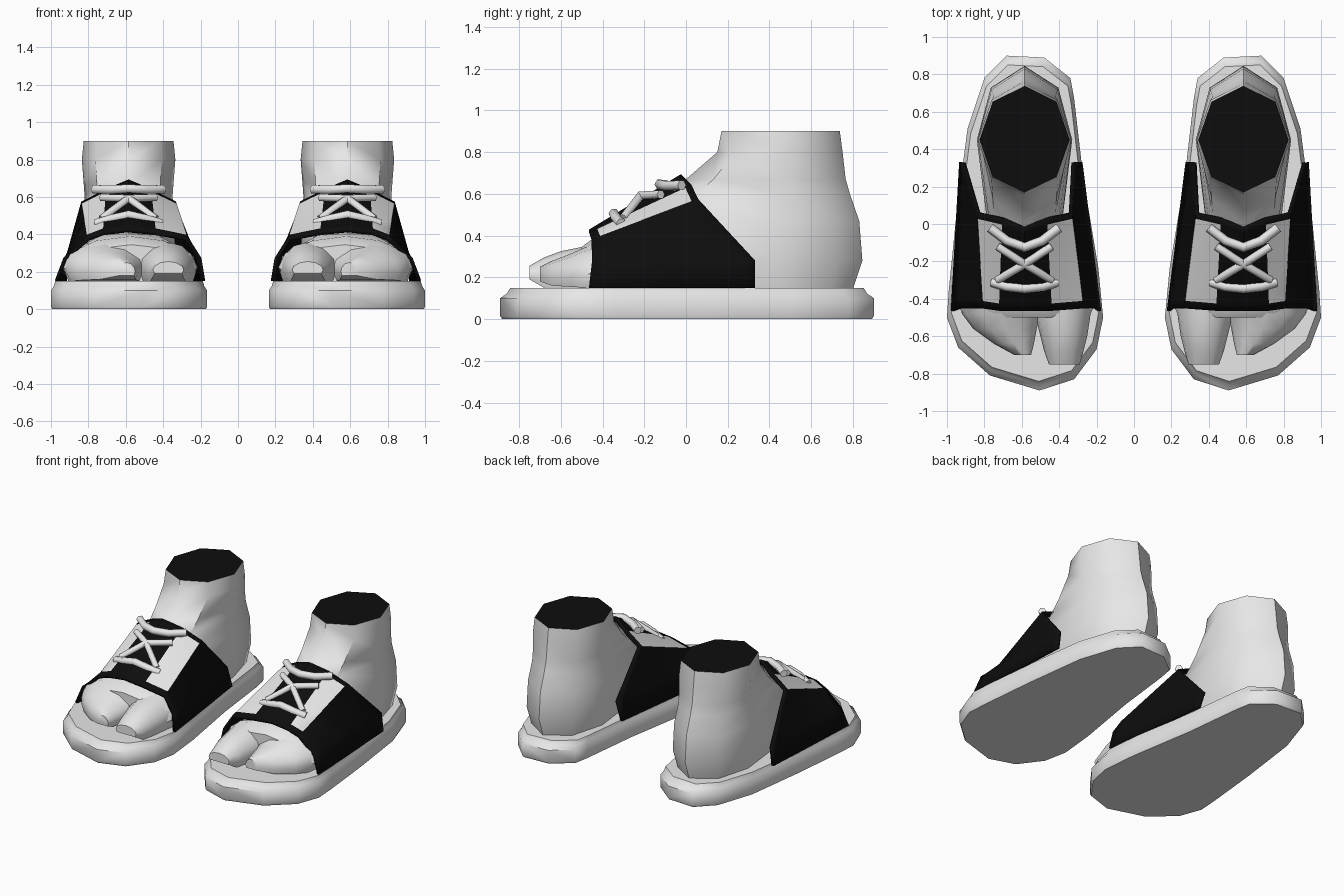
import bpy, bmesh, math

if "Cube" in bpy.data.objects:
    bpy.data.objects.remove(bpy.data.objects["Cube"])


def material(name, value):
    m = bpy.data.materials.new(name)
    m.diffuse_color = (value, value, value, 1)
    m.use_nodes = True
    m.node_tree.nodes["Principled BSDF"].inputs["Base Color"].default_value = m.diffuse_color
    return m


WHITE = material("off_white", 0.8)
BLACK = material("black", 0.004)
CX = 0.585  # centre line of one foot


def finish(ob, angle=50):
    bpy.ops.object.select_all(action='DESELECT')
    ob.select_set(True)
    bpy.context.view_layer.objects.active = ob
    bpy.ops.object.shade_smooth_by_angle(angle=math.radians(angle))


def loft(name, rings, closed=True, rule=None, thickness=0, angle=50):
    """Skin the rings, once per foot; rule(row, column) gives the material."""
    n = len(rings[0])
    for side, label in ((1, "right"), (-1, "left")):
        bm = bmesh.new()
        rows = [[bm.verts.new((x * side, y, z)) for x, y, z in r] for r in rings]
        for i in range(len(rows) - 1):
            for j in range(n if closed else n - 1):
                k = (j + 1) % n
                f = bm.faces.new((rows[i][j], rows[i][k], rows[i + 1][k], rows[i + 1][j]))
                f.material_index = rule(i, j) if rule else 0
        if closed:
            bm.faces.new(rows[0])
            cap = bm.faces.new(rows[-1])
            cap.material_index = rule(len(rows) - 1, 0) if rule else 0
        bmesh.ops.recalc_face_normals(bm, faces=bm.faces)
        me = bpy.data.meshes.new(name)
        bm.to_mesh(me)
        bm.free()
        me.materials.append(WHITE)
        me.materials.append(BLACK)
        ob = bpy.data.objects.new(label + "_" + name, me)
        bpy.context.collection.objects.link(ob)
        finish(ob, angle)
        if thickness:
            mod = ob.modifiers.new("thickness", 'SOLIDIFY')
            mod.thickness = thickness
            mod.offset = 0


# Sole: outline stacked with a small step near the top
outline = [(.48, .89), (.68, .90), (.80, .78), (.89, .51), (.95, .05), (.99, -.35),
           (1.0, -.5), (.94, -.66), (.77, -.81), (.505, -.89), (.32, -.83), (.20, -.67),
           (.165, -.5), (.19, -.24), (.27, .24), (.32, .67), (.34, .78)]
levels = [(0, .985, .99), (.015, 1, 1), (.10, 1, 1), (.122, .965, .965), (.15, .945, .945)]
loft("sole", [[(CX + (x - CX) * sx, y * sy, z) for x, y in outline] for z, sx, sy in levels])

# Heel and ankle: eight-sided rings, black cap on top
ankle = [(.145, -.38, .80, .23), (.28, -.40, .845, .255), (.47, -.28, .83, .25),
         (.60, -.11, .785, .235), (.67, .0, .765, .24), (.80, .15, .75, .25),
         (.90, .17, .737, .24)]
rings = []
for z, front, back, hw in ankle:
    ring = []
    for k in range(8):
        a = k * math.pi / 4
        c = math.cos(a)
        reach = back - .45 if c > 0 else .45 - front
        ring.append((CX + hw * math.sin(a), .45 + reach * c, z))
    rings.append(ring)
loft("ankle", rings, rule=lambda i, j: 1 if i == 6 else 0)


# Forefoot and toes: flat-bottomed arches along y
def arch(y, x0, x1, z0, z1):
    prof = [(-.88, 0), (-1, .3), (-.9, .62), (-.5, .9), (0, 1),
            (.5, .9), (.9, .62), (1, .3), (.88, 0)]
    return [((x0 + x1) / 2 + u * (x1 - x0) / 2, y, z0 + v * (z1 - z0)) for u, v in prof]


parts = {
    "forefoot": [(-.15, .26, .90, .15, .42), (-.44, .215, .94, .15, .39),
                 (-.50, .24, .90, .15, .345)],
    "big_toe": [(-.40, .22, .54, .15, .36), (-.50, .235, .525, .15, .345),
                (-.60, .25, .50, .15, .325), (-.68, .27, .48, .15, .295),
                (-.75, .29, .455, .19, .255)],
    "small_toes": [(-.40, .47, .935, .15, .37), (-.48, .50, .92, .15, .345),
                   (-.56, .52, .86, .155, .31), (-.64, .535, .75, .16, .28),
                   (-.70, .55, .64, .18, .25)],
}
for name, secs in parts.items():
    loft(name, [arch(*s) for s in secs])

# Shoe upper: surface ruled from the front opening to the ankle opening
front = [(.185, -.465, .15), (.205, -.45, .27), (.275, -.45, .375), (.44, -.46, .405),
         (.59, -.46, .42), (.72, -.46, .405), (.80, -.45, .375), (.925, -.45, .27),
         (.97, -.465, .15)]
back = [(.285, .33, .15), (.325, .33, .28), (.34, .06, .57), (.47, .03, .635),
        (.585, -.02, .685), (.70, .03, .635), (.83, .06, .57), (.91, .33, .28),
        (.925, .33, .15)]
steps = [0, .08, .2, .5, .82, .94, 1]


def ruled(t):
    return [tuple(p + (q - p) * t for p, q in zip(a, b)) for a, b in zip(front, back)]


# white lace flaps flank the black tongue
loft("upper", [ruled(t) for t in steps], closed=False, thickness=.02, angle=30,
     rule=lambda i, j: 0 if j in (2, 5) and 1 <= i <= 4 else 1)


# Laces: crossbars and a crossing pair, as flattened tubes
def lace(name, pts, radius=.026):
    for side, label in ((1, "right"), (-1, "left")):
        cu = bpy.data.curves.new(name, 'CURVE')
        cu.dimensions = '3D'
        cu.bevel_depth = radius
        cu.bevel_resolution = 1
        cu.use_fill_caps = True
        sp = cu.splines.new('POLY')
        sp.points.add(len(pts) - 1)
        for p, (x, y, lift) in zip(sp.points, pts):
            z = .70 + .64 * y - .25 * abs(x - CX) + lift
            p.co = (x * side, y, z, 1)
        cu.materials.append(WHITE)
        ob = bpy.data.objects.new(label + "_" + name, cu)
        bpy.context.collection.objects.link(ob)


lace("back_lace", [(.40, -.02, .0), (.49, -.09, .02), (CX, -.125, .025),
                   (.68, -.09, .02), (.77, -.02, .0)])
lace("front_lace", [(.41, -.31, .0), (.49, -.335, .02), (CX, -.345, .025),
                    (.68, -.335, .02), (.76, -.31, .0)])
lace("cross_lace_a", [(.44, -.12, .01), (CX, -.215, .03), (.73, -.30, .01)], .022)
lace("cross_lace_b", [(.73, -.12, .01), (CX, -.215, .03), (.44, -.30, .01)], .022)
